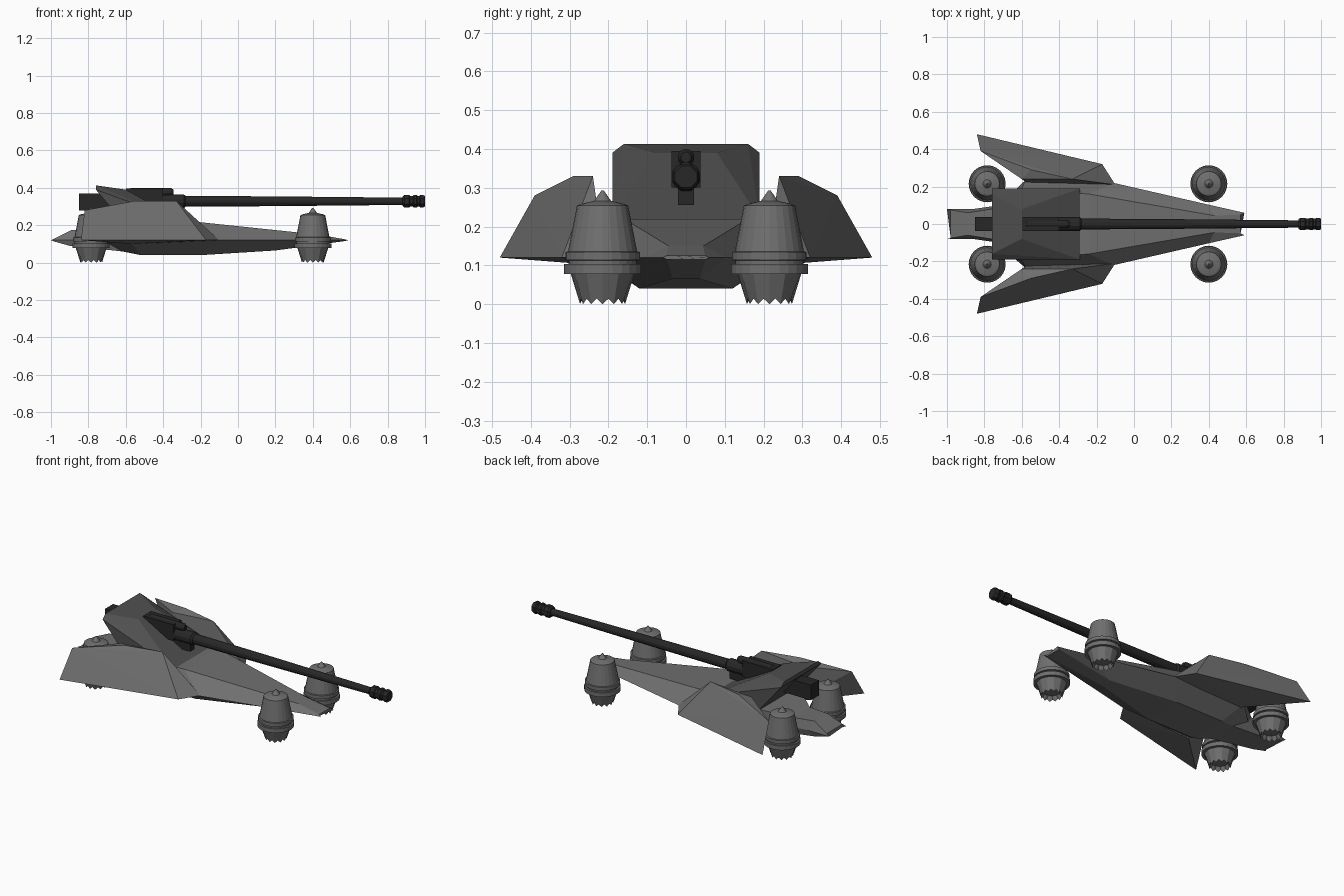
import bpy, bmesh, math
from mathutils import Vector

if "Cube" in bpy.data.objects:
    bpy.data.objects.remove(bpy.data.objects["Cube"])


def material(name, v):
    m = bpy.data.materials.new(name)
    m.diffuse_color = (v, v, v, 1)
    m.use_nodes = True
    m.node_tree.nodes["Principled BSDF"].inputs["Base Color"].default_value = m.diffuse_color
    return m


HULL = material("hull_grey", 0.16)
TURRET = material("turret_grey", 0.08)
GUN = material("gun_black", 0.02)


def finish(bm, name, mat):
    bmesh.ops.recalc_face_normals(bm, faces=bm.faces)
    me = bpy.data.meshes.new(name)
    bm.to_mesh(me)
    bm.free()
    me.materials.append(mat)
    ob = bpy.data.objects.new(name, me)
    bpy.context.collection.objects.link(ob)
    return ob


def loft(rings, name, mat):
    # skin closed rings and cap both ends
    bm = bmesh.new()
    vs = [[bm.verts.new(p) for p in r] for r in rings]
    n = len(vs[0])
    for a, b in zip(vs, vs[1:]):
        for i in range(n):
            j = (i + 1) % n
            bm.faces.new((a[i], a[j], b[j], b[i]))
    bm.faces.new(vs[0])
    bm.faces.new(vs[-1])
    return finish(bm, name, mat)


def convex(points, name, mat):
    bm = bmesh.new()
    for p in points:
        bm.verts.new(p)
    res = bmesh.ops.convex_hull(bm, input=bm.verts)
    junk = [v for v in res["geom_interior"] if isinstance(v, bmesh.types.BMVert)]
    bmesh.ops.delete(bm, geom=junk, context="VERTS")
    bmesh.ops.dissolve_limit(bm, angle_limit=0.02, verts=bm.verts, edges=bm.edges)
    return finish(bm, name, mat)


def box(name, x, y, z, mat):
    return convex([(a, b, c) for a in x for b in (-y, y) for c in z], name, mat)


def tube(name, profile, z, mat, sides=12):
    # rings along x from (x, radius) pairs
    rings = []
    for x, r in profile:
        angs = [2 * math.pi * (i + 0.5) / sides for i in range(sides)]
        rings.append([(x, r * math.cos(a), z + r * math.sin(a)) for a in angs])
    return loft(rings, name, mat)


def mirrored(points):
    return [(x, s * y, z) for x, y, z in points for s in (1, -1)]


# Hull: deck edge, rim (z 0.12) and keel edge for each station
stations = [
    ((0.57, 0.050, 0.125), (0.59, 0.060), (0.57, 0.050, 0.115)),
    ((0.43, 0.045, 0.150), (0.40, 0.103), (0.20, 0.035, 0.065)),
    ((-0.24, 0.16, 0.22), (-0.11, 0.22), (-0.20, 0.12, 0.04)),
    ((-0.60, 0.19, 0.22), (-0.58, 0.235), (-0.52, 0.12, 0.04)),
    ((-0.76, 0.08, 0.17), (-0.72, 0.10), (-0.62, 0.09, 0.06)),
    ((-0.89, 0.06, 0.175), (-0.86, 0.08), (-0.90, 0.07, 0.09)),
    ((-0.98, 0.075, 0.13), (-1.0, 0.08), (-0.98, 0.075, 0.112)),
]
rings = []
for t, r, k in stations:
    half = [t, (r[0], r[1], 0.12), k]
    rings.append(half + [(x, -y, z) for x, y, z in reversed(half)])
loft(rings, "hull", HULL)

# Swept side armour
armour = [(-0.10, 0.21, 0.12), (-0.17, 0.32, 0.12), (-0.52, 0.40, 0.12), (-0.84, 0.48, 0.12),
          (-0.33, 0.24, 0.33), (-0.55, 0.29, 0.33), (-0.82, 0.39, 0.28),
          (-0.60, 0.24, 0.31), (-0.57, 0.22, 0.10)]
for s, side in ((1, "left"), (-1, "right")):
    convex([(x, s * y, z) for x, y, z in armour], "side_armour_" + side, HULL)

# Wedge turret
convex(mirrored([(-0.76, 0.16, 0.413), (-0.76, 0.19, 0.39), (-0.60, 0.08, 0.39),
                 (-0.29, 0.19, 0.22), (-0.60, 0.19, 0.20)]), "turret", TURRET)

# Main gun
tube("gun_barrel", [(-0.52, 0.038), (-0.29, 0.038), (-0.28, 0.03), (0.2, 0.027), (0.9, 0.02)], 0.328, GUN)
tube("muzzle_brake", [(0.88, 0.028), (0.89, 0.036), (0.915, 0.036), (0.92, 0.031), (0.935, 0.031),
                      (0.94, 0.036), (0.955, 0.036), (0.96, 0.031), (0.97, 0.031), (0.975, 0.036),
                      (0.99, 0.036), (1.0, 0.03)], 0.328, GUN, 8)
tube("recoil_cylinder", [(-0.58, 0.018), (-0.57, 0.022), (-0.36, 0.022), (-0.345, 0.014)], 0.378, GUN)
box("gun_mantlet", (-0.60, -0.40), 0.038, (0.30, 0.395), GUN)
box("gun_cradle", (-0.48, -0.30), 0.02, (0.255, 0.31), GUN)
box("gun_breech", (-0.85, -0.55), 0.038, (0.28, 0.37), GUN)

# Hover engines: lathed (radius, z) profile with a serrated nozzle edge
profile = [(0.058, 0.0), (0.082, 0.078), (0.099, 0.078), (0.099, 0.103), (0.088, 0.103), (0.088, 0.112),
           (0.096, 0.114), (0.096, 0.134), (0.089, 0.136), (0.066, 0.254), (0.056, 0.258), (0.022, 0.266),
           (0.003, 0.293)]
N = 24
for ex, end in ((0.4, "front"), (-0.785, "rear")):
    for ey, side in ((0.215, "left"), (-0.215, "right")):
        rings = [[(ex + 0.045 * math.cos(2 * math.pi * i / N), ey + 0.045 * math.sin(2 * math.pi * i / N), 0.03)
                  for i in range(N)]]
        for k, (r, z) in enumerate(profile):
            ring = []
            for i in range(N):
                a = 2 * math.pi * i / N
                dz = 0.014 * (i % 2) if k == 0 else 0
                ring.append((ex + r * math.cos(a), ey + r * math.sin(a), z + dz))
            rings.append(ring)
        loft(rings, "hover_engine_%s_%s" % (end, side), HULL)
